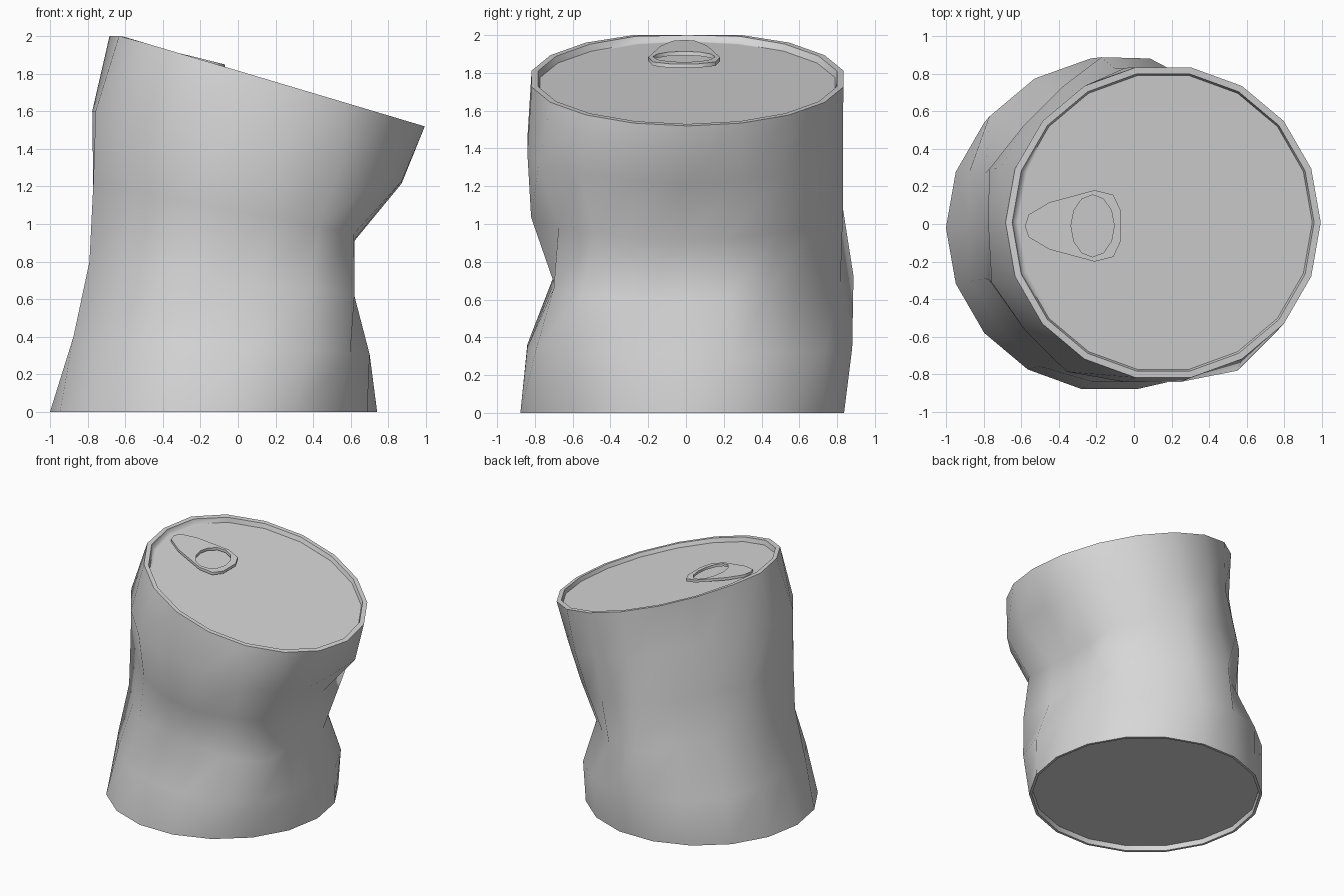
import bpy
import math
from math import cos, sin, radians
from mathutils import Vector

if "Cube" in bpy.data.objects:
    bpy.data.objects.remove(bpy.data.objects["Cube"])

SIDES = 18
BOTTOM = Vector((-0.13, -0.02))
TOP = Vector((0.155, 0.008))
R_BOTTOM, R_TOP = 0.87, 0.838
LID_DEPTH = 0.035

metal = bpy.data.materials.new("grey metal")
metal.use_nodes = True
grey = (0.68, 0.68, 0.68, 1)
metal.diffuse_color = grey
metal.node_tree.nodes["Principled BSDF"].inputs["Base Color"].default_value = grey


def slope(x):
    """Height of the tilted top plane."""
    return 1.52 + 0.298 * (0.99 - x)


def loft(name, rings, cap_ends=True):
    """Join equal rings with quads; cap the ends or close the rings into a loop."""
    n = len(rings[0])
    verts = [p for ring in rings for p in ring]
    faces = []
    for k in range(len(rings) - (1 if cap_ends else 0)):
        lo, hi = k * n, (k + 1) % len(rings) * n
        for i in range(n):
            j = (i + 1) % n
            faces.append((lo + i, lo + j, hi + j, hi + i))
    if cap_ends:
        faces.append(tuple(reversed(range(n))))
        faces.append(tuple(range(len(verts) - n, len(verts))))
    mesh = bpy.data.meshes.new(name)
    mesh.from_pydata(verts, [], faces)
    mesh.materials.append(metal)
    obj = bpy.data.objects.new(name, mesh)
    bpy.context.collection.objects.link(obj)
    bpy.ops.object.select_all(action="DESELECT")
    obj.select_set(True)
    bpy.context.view_layer.objects.active = obj
    bpy.ops.object.shade_smooth_by_angle(angle=radians(60))
    return obj


angles = [math.tau * i / SIDES for i in range(SIDES)]


def circle(centre, radius, height):
    """Ring of points whose height is a function of x."""
    pts = []
    for a in angles:
        x, y = centre.x + radius * cos(a), centre.y + radius * sin(a)
        pts.append((x, y, height(x)))
    return pts


# How far each crumpled ring reaches, every 45 degrees from +x
reach = {
    0.2: (0.70, 0.775, 0.88, 0.95, 0.875, 0.89, 0.84, 0.83),
    0.4: (0.62, 0.67, 0.89, 0.75, 0.79, 0.78, 0.70, 0.84),
    0.6: (0.62, 0.78, 0.83, 0.785, 0.77, 0.756, 0.82, 0.78),
    0.8: (0.87, 0.87, 0.83, 0.71, 0.775, 0.81, 0.84, 0.94),
}


def dented_ring(t, limits):
    centre = BOTTOM.lerp(TOP, t)
    pts = []
    for a in angles:
        r = 0.91
        for k, limit in enumerate(limits):
            d = k * math.tau / 8
            facing = cos(a - d)
            if facing > 0.3:
                gap = limit - centre.x * cos(d) - centre.y * sin(d)
                r = min(r, gap / facing)
        height = rim_height(TOP.x + R_TOP * cos(a))
        pts.append((centre.x + r * cos(a), centre.y + r * sin(a), t * height))
    return pts


def rim_height(x):
    return min(2, slope(x))


def lid_height(x):
    return slope(x) - LID_DEPTH


# Can body: recessed base, crumpled wall, rim and sunken lid in one skin
rings = [
    circle(BOTTOM, R_BOTTOM - 0.025, lambda x: 0.04),
    circle(BOTTOM, R_BOTTOM - 0.02, lambda x: 0),
    circle(BOTTOM, R_BOTTOM, lambda x: 0),
]
rings += [dented_ring(t, limits) for t, limits in reach.items()]
rings += [
    circle(TOP, R_TOP, rim_height),
    circle(TOP, R_TOP - 0.035, rim_height),
    circle(TOP, R_TOP - 0.045, lid_height),
    circle(TOP, R_TOP - 0.065, lid_height),
]
loft("can_body", rings)

# Pull tab: thin teardrop plate with a finger hole, tilted up off the lid
half = [(-0.56, 0.06), (-0.45, 0.125), (-0.21, 0.19), (-0.11, 0.165), (-0.07, 0.08)]
outline = [(-0.58, 0)] + half + [(-0.07, 0)] + [(x, -y) for x, y in reversed(half)]
hole = []
for i in range(len(outline)):
    a = math.pi - i * math.tau / len(outline)
    hole.append((-0.22 + 0.115 * cos(a), 0.165 * sin(a)))


def tab_ring(points, base):
    """Outline raised off the lid, rising toward the finger end."""
    return [(x, y - 0.01, lid_height(x) + base + 0.05 * (x + 0.58)) for x, y in points]


LOW, HIGH = 0.001, 0.022
loft("pull_tab", [tab_ring(hole, LOW), tab_ring(hole, HIGH),
                  tab_ring(outline, HIGH), tab_ring(outline, LOW)], cap_ends=False)
